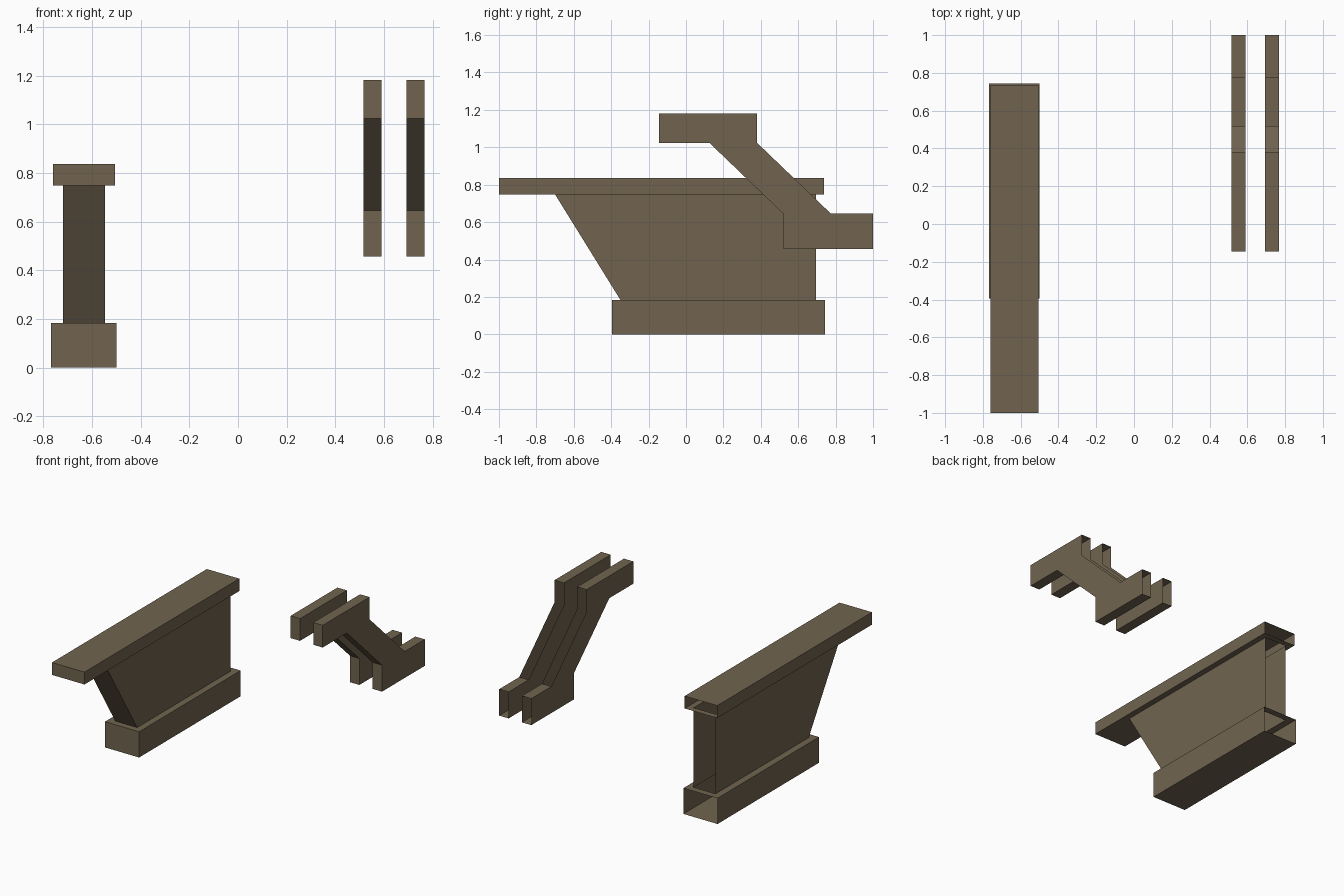
import bpy
import bmesh

if "Cube" in bpy.data.objects:
    bpy.data.objects.remove(bpy.data.objects["Cube"])

mat = bpy.data.materials.new("olive brown")
mat.diffuse_color = (0.165, 0.127, 0.080, 1.0)
mat.use_nodes = True
mat.node_tree.nodes["Principled BSDF"].inputs["Base Color"].default_value = mat.diffuse_color


def shell(name, profile, x0, x1, open_edges=(), rim=None):
    """Extrude a counterclockwise (y, z) profile along x, leaving some edges open.
    rim = (z, facing, x0, x1, y0, y1): fills an open edge with a holed plate."""
    bm = bmesh.new()
    left = [bm.verts.new((x0, y, z)) for y, z in profile]
    right = [bm.verts.new((x1, y, z)) for y, z in profile]
    bm.faces.new(right)
    bm.faces.new(left[::-1])
    n = len(profile)
    for i in range(n):
        if i not in open_edges:
            j = (i + 1) % n
            bm.faces.new((right[i], left[i], left[j], right[j]))
    if rim:
        z, facing, hx0, hx1, hy0, hy1 = rim
        ys = [p[0] for p in profile]

        def rect(a, b, c, d):
            return [bm.verts.new((x, y, z)) for x, y in ((a, c), (b, c), (b, d), (a, d))]
        outer = rect(x0, x1, min(ys), max(ys))
        inner = rect(hx0, hx1, hy0, hy1)
        for i in range(4):
            j = (i + 1) % 4
            quad = [outer[i], outer[j], inner[j], inner[i]]
            bm.faces.new(quad if facing > 0 else quad[::-1])
        bmesh.ops.remove_doubles(bm, verts=bm.verts, dist=1e-5)
    me = bpy.data.meshes.new(name)
    bm.to_mesh(me)
    bm.free()
    me.materials.append(mat)
    ob = bpy.data.objects.new(name, me)
    bpy.context.collection.objects.link(ob)
    return ob


def box(y0, y1, z0, z1):
    # edge order: 0 bottom, 1 back, 2 top, 3 front
    return [(y0, z0), (y1, z0), (y1, z1), (y0, z1)]


# Hollow pedestal: base, slanted web and cap, all open at the back
WX0, WX1, WY1 = -0.719, -0.547, 0.695
Z1, Z2 = 0.183, 0.748
shell("pedestal_base", box(-0.395, 0.743, 0, Z1), -0.768, -0.500, (1, 2),
      (Z1, 1, WX0, WX1, -0.35, WY1))
shell("pedestal_web", [(-0.35, Z1), (WY1, Z1), (WY1, Z2), (-0.70, Z2)],
      WX0, WX1, (0, 1, 2))
shell("pedestal_cap", box(-1.0, 0.737, Z2, 0.836), -0.761, -0.506, (0, 1),
      (Z2, -1, WX0, WX1, -0.70, WY1))

# Pair of stepped brackets: back ends and upper slope are open
bracket = [(-0.145, 1.024), (0.125, 1.024), (0.52, 0.645), (0.52, 0.457),
           (1.0, 0.457), (1.0, 0.645), (0.775, 0.645), (0.38, 1.024),
           (0.38, 1.182), (-0.145, 1.182)]
for side, x0 in (("inner", 0.515), ("outer", 0.693)):
    shell("bracket_" + side, bracket, x0, x0 + 0.074, (4, 6, 7))
